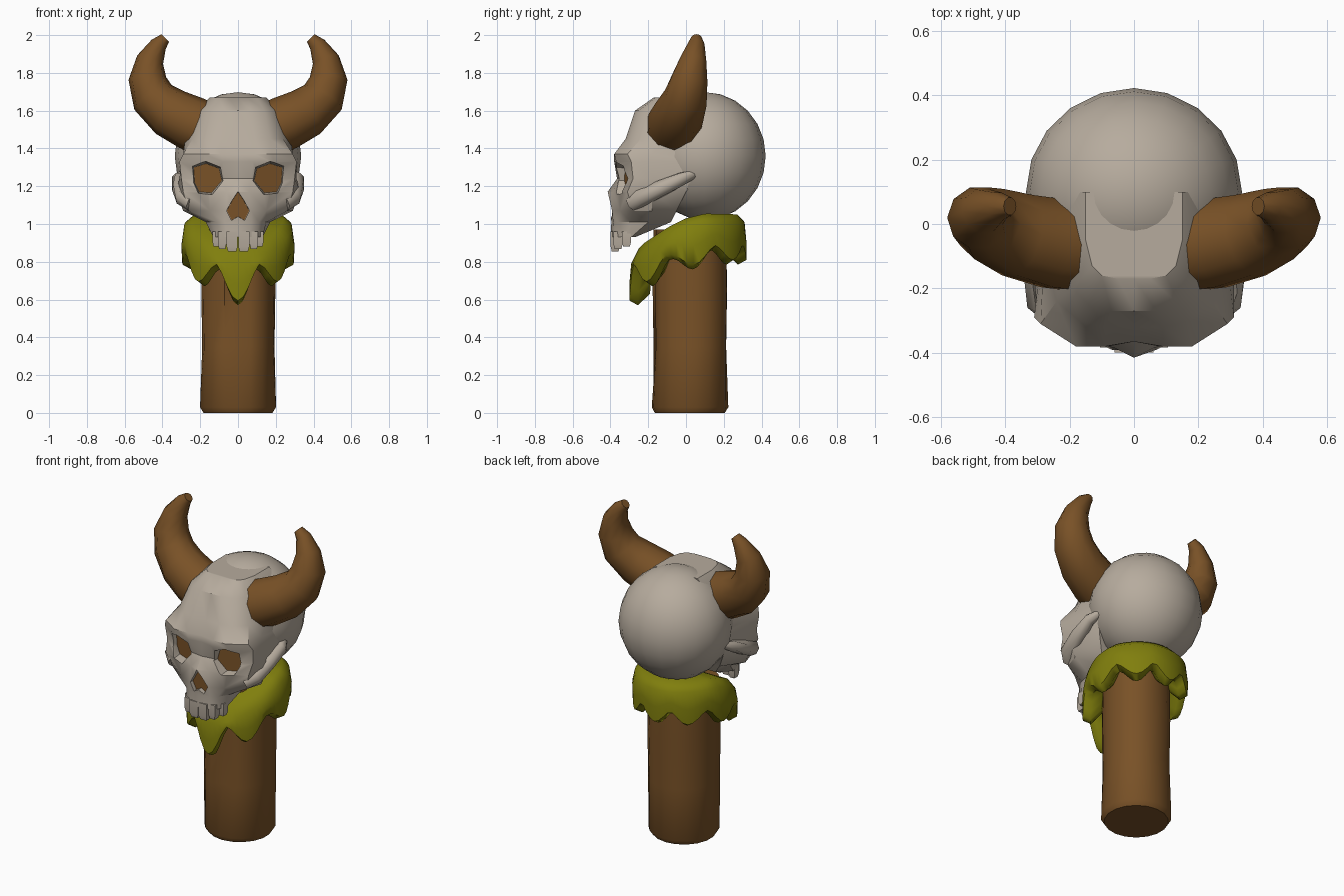
import bpy, bmesh, math, random
from mathutils import Vector

if "Cube" in bpy.data.objects:
    bpy.data.objects.remove(bpy.data.objects["Cube"])

random.seed(4)


def material(name, rgb):
    m = bpy.data.materials.new(name)
    m.diffuse_color = (*rgb, 1)
    m.use_nodes = True
    m.node_tree.nodes["Principled BSDF"].inputs["Base Color"].default_value = m.diffuse_color
    return m


BONE = material("bone", (0.47, 0.41, 0.34))
BROWN = material("brown wood", (0.19, 0.083, 0.02))
SLIME = material("green slime", (0.215, 0.21, 0.004))


def loft(name, rings, mat, angle=40):
    """Skin a stack of closed rings and cap both ends."""
    bm = bmesh.new()
    vs = [[bm.verts.new(p) for p in r] for r in rings]
    n = len(vs[0])
    for a, b in zip(vs, vs[1:]):
        for i in range(n):
            bm.faces.new((a[i], a[(i + 1) % n], b[(i + 1) % n], b[i]))
    bm.faces.new(vs[0])
    bm.faces.new(vs[-1])
    bmesh.ops.recalc_face_normals(bm, faces=bm.faces)
    me = bpy.data.meshes.new(name)
    bm.to_mesh(me)
    bm.free()
    me.materials.append(mat)
    ob = bpy.data.objects.new(name, me)
    bpy.context.collection.objects.link(ob)
    smooth(ob, angle)
    return ob


def smooth(ob, angle=40):
    bpy.ops.object.select_all(action='DESELECT')
    ob.select_set(True)
    bpy.context.view_layer.objects.active = ob
    bpy.ops.object.shade_smooth_by_angle(angle=math.radians(angle))


def tube(name, path, mat, sides=10):
    """Round tube through (x, y, z, radius) points."""
    pts = [Vector(p[:3]) for p in path]
    rings = []
    for i, p in enumerate(pts):
        d = (pts[min(i + 1, len(pts) - 1)] - pts[max(i - 1, 0)]).normalized()
        u = d.cross(Vector((0, 1, 0))).normalized()
        v = d.cross(u)
        rings.append([p + path[i][3] * (u * math.cos(t) + v * math.sin(t))
                      for t in (2 * math.pi * k / sides for k in range(sides))])
    return loft(name, rings, mat, 50)


def interp(table, x):
    for (x0, y0), (x1, y1) in zip(table, table[1:]):
        if x <= x1:
            return y0 + (y1 - y0) * max(0, (x - x0) / (x1 - x0))
    return table[-1][1]


# wooden post with uneven bark
N = 18
bark = [random.uniform(-0.012, 0.008) for _ in range(N)]
bark[0] = -0.03
post = []
for z, r in ((0, .185), (.03, .205), (.35, .2), (.65, .205), (.97, .2)):
    post.append([(math.sin(2 * math.pi * i / N) * (r + bark[i] * min(1, z * 4)),
                  .02 - math.cos(2 * math.pi * i / N) * (r + bark[i] * min(1, z * 4)), z)
                 for i in range(N)])
loft("post", post, BROWN)

# slime collar: tilted cap whose lower edge hangs in drips
TOP = [(-.32, .80), (-.22, .90), (-.1, .98), (0, 1.03), (.1, 1.055), (.32, 1.05)]
DRIPS = [(0, .57), (45, .67), (95, .76), (140, .785), (180, .785)]
GAP = [(0, .74), (60, .80), (110, .86), (180, .885)]


def slime_edge(deg):
    gap = interp(GAP, deg)
    z = gap
    for a, low in DRIPS:
        d = abs(deg - a) / 23
        if d < 1:
            z = min(z, gap + (low - gap) * math.cos(d * math.pi / 2) ** 1.6)
    return z


M = 64
collar = [[] for _ in range(7)]
for i in range(M):
    t = 2 * math.pi * i / M
    deg = math.degrees(t)
    low = slime_edge(min(deg, 360 - deg))
    for k, (rx, ry) in enumerate(((.1, .1), (.24, .26), (.285, .3), (.3, .31),
                                  (.295, .31), (.25, .265), (.19, .2))):
        x, y = math.sin(t) * rx, .01 - math.cos(t) * ry
        top = interp(TOP, y)
        z = (top, top, top - .04, top * .45 + low * .55, low + .025, low, low + .06)[k]
        collar[k].append((x, y, z))
loft("slime_collar", collar, SLIME, 60)

# rounded braincase
bpy.ops.mesh.primitive_uv_sphere_add(segments=20, ring_count=12, radius=1,
                                     location=(0, .1, 1.36))
cranium = bpy.context.object
cranium.name = "cranium"
cranium.scale = (.335, .322, .338)
cranium.data.materials.append(BONE)
smooth(cranium)

# face: half sections from the crown down to the upper jaw, mirrored in x
FACE = [
    (1.67, (0, -.17), (.05, -.17), (.1, -.16), (.13, -.13), (.15, -.05), (.15, .1)),
    (1.60, (0, -.27), (.07, -.27), (.14, -.25), (.19, -.2), (.22, -.08), (.22, .1)),
    (1.45, (0, -.32), (.09, -.32), (.17, -.30), (.24, -.24), (.28, -.1), (.28, .1)),
    (1.37, (0, -.365), (.09, -.38), (.18, -.38), (.29, -.31), (.29, -.18), (.28, .1)),
    (1.33, (0, -.365), (.08, -.38), (.19, -.37), (.31, -.29), (.30, -.2), (.28, .1)),
    (1.24, (0, -.365), (.07, -.355), (.16, -.34), (.30, -.28), (.31, -.17), (.3, .05)),
    (1.17, (0, -.415), (.06, -.385), (.16, -.36), (.29, -.31), (.33, -.18), (.26, .0)),
    (1.07, (0, -.40), (.07, -.39), (.15, -.35), (.26, -.28), (.29, -.18), (.2, -.05)),
    (1.01, (0, -.395), (.07, -.385), (.11, -.36), (.15, -.29), (.17, -.2), (.15, -.08)),
    (.93, (0, -.40), (.06, -.39), (.1, -.37), (.13, -.32), (.13, -.29), (.08, -.27)),
]
rings = []
for z, *half in FACE:
    rings.append([(x, y, z) for x, y in half] + [(-x, y, z) for x, y in half[:0:-1]])
face = loft("face", rings, BONE, 35)


def hollow(name, outline, front, slope, grow):
    """Cut a tapered pit in the face and line its floor with a brown plate."""
    cx = sum(p[0] for p in outline) / len(outline)
    cz = sum(p[1] for p in outline) / len(outline)

    def ring(s, y):
        return [(cx + (x - cx) * s, y + slope * abs(x), cz + (z - cz) * s)
                for x, z in outline]
    cutter = loft("cutter", [ring(grow, -.5), ring(1, front)], BONE)
    mod = face.modifiers.new("cut", 'BOOLEAN')
    mod.operation, mod.solver, mod.object = 'DIFFERENCE', 'EXACT', cutter
    bpy.ops.object.select_all(action='DESELECT')
    bpy.context.view_layer.objects.active = face
    face.select_set(True)
    bpy.ops.object.modifier_apply(modifier="cut")
    bpy.data.objects.remove(cutter)
    loft(name, [ring(.99, front - .007), ring(.99, front + .001)], BROWN)


EYE = [(.085, 1.23), (.10, 1.295), (.17, 1.32), (.235, 1.30), (.23, 1.22),
       (.205, 1.17), (.14, 1.165)]
for side, s in (("left", -1), ("right", 1)):
    hollow("eye_socket_" + side, [(s * x, z) for x, z in EYE], -.345, .3, 1.3)
    # cheekbone arch
    tube("cheek_arch_" + side, [(s * .24, -.28, 1.11, .045), (s * .285, -.24, 1.14, .05),
                                (s * .305, -.13, 1.19, .045), (s * .315, -.02, 1.24, .035),
                                (s * .28, .06, 1.27, .02)], BONE, 8)
    # horn
    tube("horn_" + side, [(s * .17, -.07, 1.50, .145), (s * .25, -.06, 1.535, .145),
                          (s * .36, -.035, 1.59, .135), (s * .45, 0, 1.67, .118),
                          (s * .48, .02, 1.77, .1), (s * .465, .04, 1.87, .072),
                          (s * .42, .055, 1.95, .045), (s * .385, .055, 1.985, .028)], BROWN)
    # upper teeth
    for i, (x, y, w, low) in enumerate(((.031, -.375, .029, .855), (.084, -.36, .022, .868),
                                        (.115, -.315, .02, .88))):
        teeth = [[(s * x + a * w * f, y + b * .024 * f, z) for a, b in
                  ((-1, -1), (1, -1), (1, 1), (-1, 1))]
                 for z, f in ((.96, 1), (low + .025, 1), (low, .75))]
        loft(f"tooth_{side}_{i}", teeth, BONE, 35)
hollow("nose_hole", [(0, 1.17), (.03, 1.125), (.06, 1.07), (.035, 1.02), (0, 1.04),
                     (-.035, 1.02), (-.06, 1.07), (-.03, 1.125)], -.36, 0, 1.05)
smooth(face, 35)
